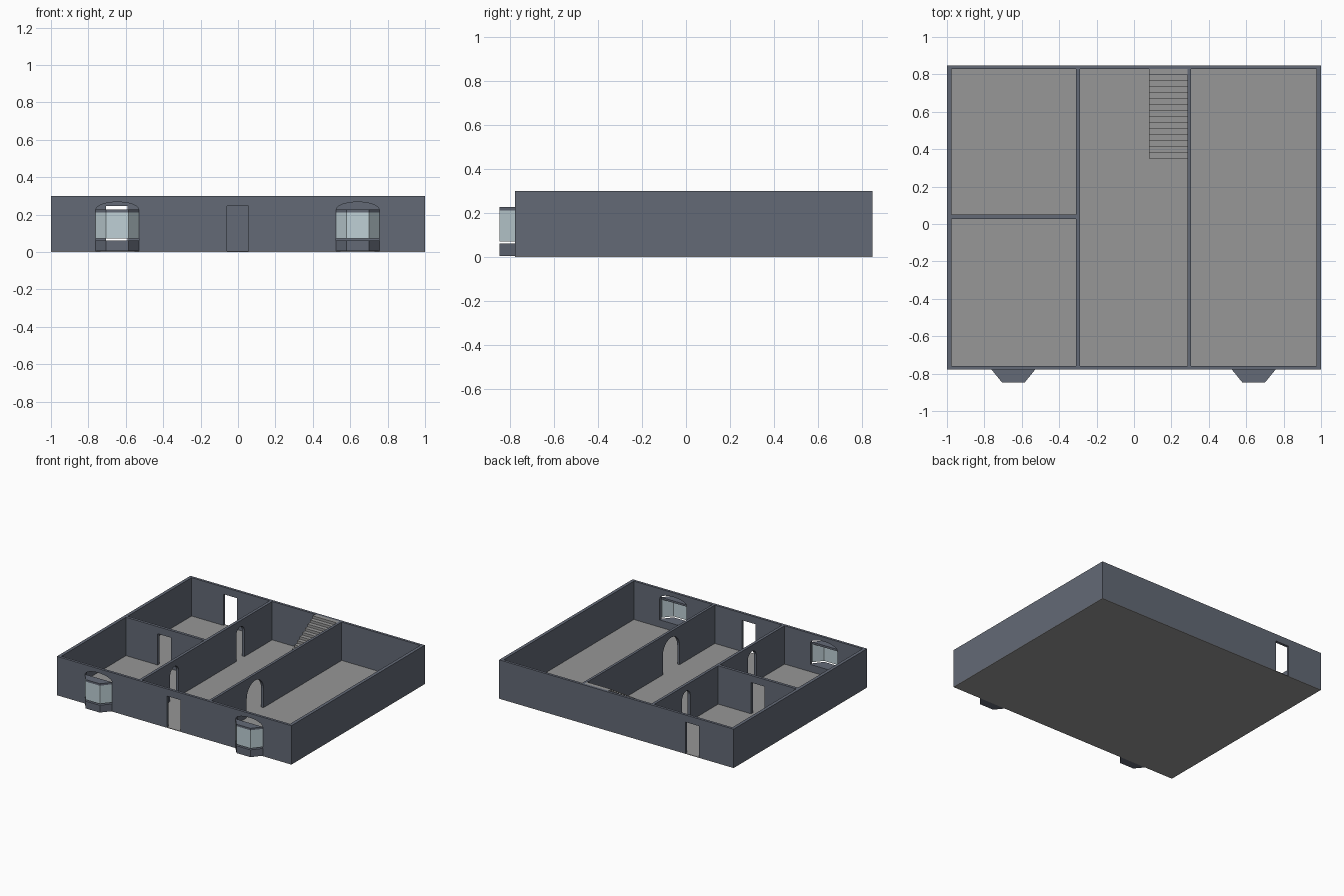
import bpy, bmesh, math
from mathutils import Matrix

if "Cube" in bpy.data.objects:
    bpy.data.objects.remove(bpy.data.objects["Cube"])


def material(name, rgb):
    m = bpy.data.materials.new(name)
    m.diffuse_color = (*rgb, 1.0)
    m.use_nodes = True
    m.node_tree.nodes["Principled BSDF"].inputs["Base Color"].default_value = m.diffuse_color
    return m


WALL = material("slate_wall", (0.125, 0.142, 0.182))
FLOOR = material("grey_floor", (0.31, 0.31, 0.31))
GLASS = material("pale_glass", (0.52, 0.63, 0.67))

# Local profile axes mapped to: plan (x, y), wall along x (x, z), wall along y (y, z)
PLAN = Matrix.Identity(4)
ALONG_X = Matrix(((1, 0, 0, 0), (0, 0, -1, 0), (0, 1, 0, 0), (0, 0, 0, 1)))
ALONG_Y = Matrix(((0, 0, 1, 0), (1, 0, 0, 0), (0, 1, 0, 0), (0, 0, 0, 1)))


def extrude(name, loops, lo, hi, frame, mat):
    """Extrude a flat outline (further loops are holes) from lo to hi."""
    cu = bpy.data.curves.new(name, 'CURVE')
    cu.dimensions, cu.fill_mode = '2D', 'BOTH'
    cu.extrude = (hi - lo) / 2
    for pts in loops:
        sp = cu.splines.new('POLY')
        sp.points.add(len(pts) - 1)
        for p, (u, v) in zip(sp.points, pts):
            p.co = (u, v, 0, 1)
        sp.use_cyclic_u = True
    tmp = bpy.data.objects.new(name + "_profile", cu)
    bpy.context.collection.objects.link(tmp)
    deps = bpy.context.evaluated_depsgraph_get()
    me = bpy.data.meshes.new_from_object(tmp.evaluated_get(deps))
    bpy.data.objects.remove(tmp)
    mid = (lo + hi) / 2
    if frame is ALONG_X:
        mid = -mid
    bm = bmesh.new()
    bm.from_mesh(me)
    bmesh.ops.remove_doubles(bm, verts=bm.verts, dist=1e-5)
    bm.transform(frame @ Matrix.Translation((0, 0, mid)))
    bmesh.ops.recalc_face_normals(bm, faces=bm.faces)
    for f in bm.faces:
        f.material_index = 0
        f.smooth = False
    bm.to_mesh(me)
    bm.free()
    me.name = name
    me.materials.clear()
    me.materials.append(mat)
    ob = bpy.data.objects.new(name, me)
    bpy.context.collection.objects.link(ob)
    return ob


def arc(mid, spring, a, b, n=16):
    """Half ellipse from left to right."""
    return [(mid - a * math.cos(math.pi * i / n), spring + b * math.sin(math.pi * i / n))
            for i in range(n + 1)]


Z0, TOP = 0.004, 0.3
FRONT, BACK, BAY = -0.778, 0.848, -0.848


def door(a, b):
    return [(a, Z0), (a, 0.245), (b, 0.245), (b, Z0)]


def archway(mid, r):
    return [(mid - r, Z0)] + arc(mid, 0.253 - r, r, r) + [(mid + r, Z0)]


def wall(name, a, b, lo, hi, frame, doors=(), windows=()):
    outline = [(a, Z0)]
    for d in doors:
        outline += d
    outline += [(b, Z0), (b, TOP), (a, TOP)]
    extrude(name, [outline, *windows], lo, hi, frame, WALL)


# Floor slab
extrude("floor", [[(-1, FRONT), (1, FRONT), (1, BACK), (-1, BACK)]], 0, Z0, PLAN, FLOOR)

# Outer walls
BAYS = {"left": -0.645, "right": 0.64}
windows = [[(c - 0.115, 0.06)] + arc(c, 0.225, 0.115, 0.042) + [(c + 0.115, 0.06)]
           for c in BAYS.values()]
wall("front_wall", -0.975, 0.975, FRONT, FRONT + 0.02, ALONG_X, [door(-0.06, 0.055)], windows)
wall("back_wall", -0.975, 0.975, BACK - 0.02, BACK, ALONG_X, [door(-0.705, -0.59)])
wall("left_wall", FRONT, BACK, -1, -0.975, ALONG_Y)
wall("right_wall", FRONT, BACK, 0.975, 1, ALONG_Y)

# Inner walls with archways and a door
y0, y1 = FRONT + 0.02, BACK - 0.02
wall("hall_left_wall", y0, y1, -0.31, -0.288, ALONG_Y,
     [archway(-0.363, 0.052), archway(0.44, 0.05)])
wall("hall_right_wall", y0, y1, 0.285, 0.305, ALONG_Y, [archway(-0.227, 0.102)])
wall("room_divider", -0.975, -0.31, 0.028, 0.05, ALONG_X, [door(-0.705, -0.59)])

# Bay windows: solid base, thin glazing and roof slab
for side, c in BAYS.items():
    plan = [(c - 0.117, FRONT), (c - 0.06, BAY), (c + 0.06, BAY), (c + 0.117, FRONT)]
    t = 0.006
    inner = [(c + 0.117 - t, FRONT), (c + 0.06 - t / 2, BAY + t),
             (c - 0.06 + t / 2, BAY + t), (c - 0.117 + t, FRONT)]
    extrude(side + "_bay_base", [plan], Z0, 0.06, PLAN, WALL)
    extrude(side + "_bay_glass", [plan + inner], 0.071, 0.211, PLAN, GLASS)
    extrude(side + "_bay_roof", [plan], 0.211, 0.226, PLAN, WALL)

# Staircase against the back wall
N, start = 15, 0.35
run, rise = (y1 - start) / N, (TOP - Z0) / N
steps = [(start, Z0)]
for i in range(N):
    z = Z0 + rise * (i + 1)
    steps += [(start + run * i, z), (start + run * (i + 1), z)]
steps.append((y1, Z0))
# drop the repeated first corner by keeping distinct points only
steps = list(dict.fromkeys(steps))
extrude("stairs", [steps], 0.08, 0.285, ALONG_Y, FLOOR)
